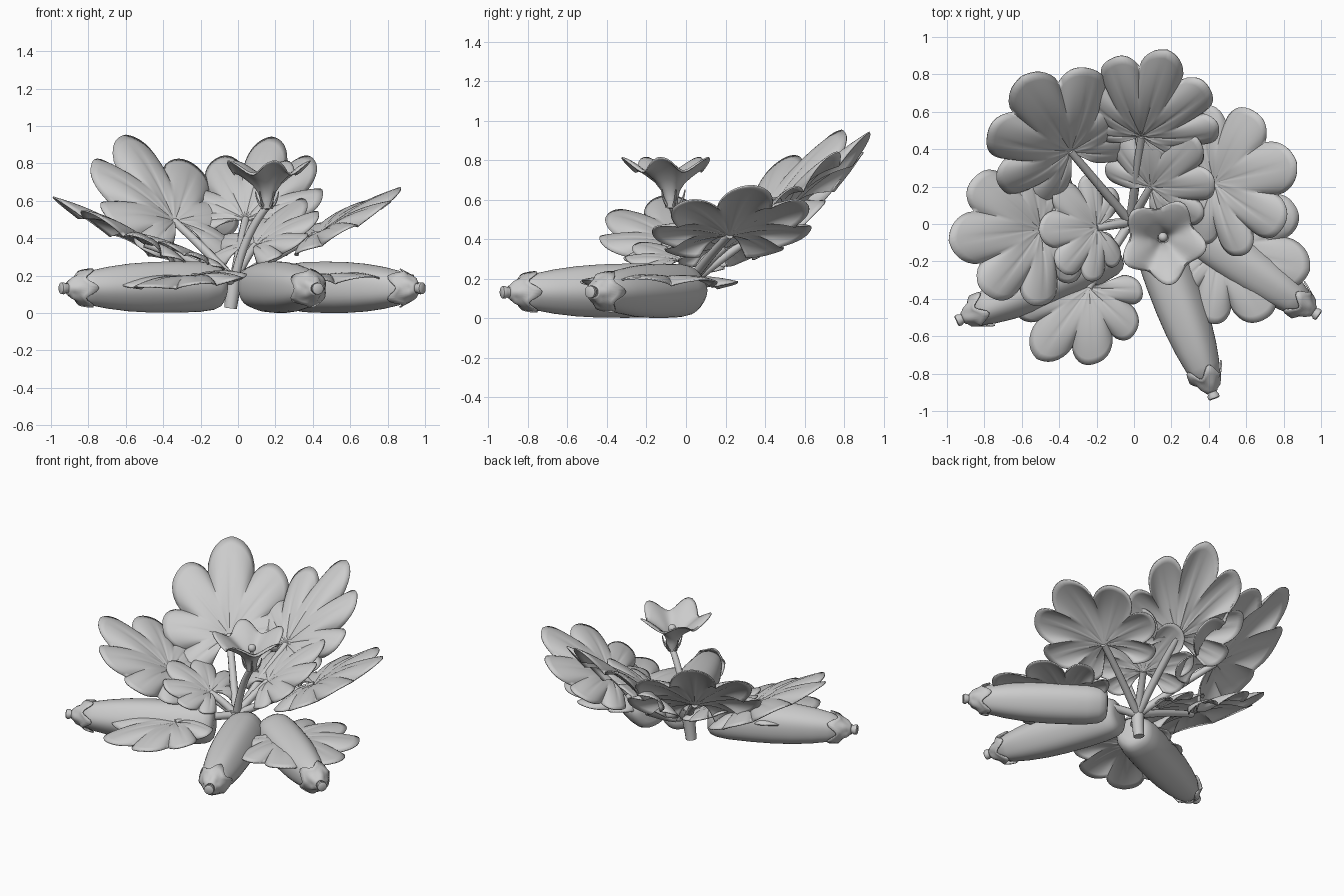
import bpy, bmesh, math
from mathutils import Vector

if "Cube" in bpy.data.objects:
    bpy.data.objects.remove(bpy.data.objects["Cube"])

V = Vector
TAU = 2 * math.pi
grey = bpy.data.materials.new("plain_grey")
grey.diffuse_color = (0.6, 0.6, 0.6, 1)
grey.use_nodes = True
grey.node_tree.nodes["Principled BSDF"].inputs["Base Color"].default_value = grey.diffuse_color


def finish(ob, angle=50):
    ob.data.materials.append(grey)
    bpy.ops.object.select_all(action='DESELECT')
    ob.select_set(True)
    bpy.context.view_layer.objects.active = ob
    bpy.ops.object.shade_smooth_by_angle(angle=math.radians(angle))
    return ob


def surface(name, rows, closed=True, thick=0.0):
    """Skin a list of point rows with quads; zero-size rows merge to a point."""
    bm = bmesh.new()
    grid = [[bm.verts.new(p) for p in row] for row in rows]
    n = len(rows[0])
    for a, b in zip(grid, grid[1:]):
        for i in range(n if closed else n - 1):
            j = (i + 1) % n
            bm.faces.new((a[i], a[j], b[j], b[i]))
    bmesh.ops.remove_doubles(bm, verts=bm.verts, dist=1e-5)
    bmesh.ops.recalc_face_normals(bm, faces=bm.faces)
    me = bpy.data.meshes.new(name)
    bm.to_mesh(me)
    bm.free()
    ob = bpy.data.objects.new(name, me)
    bpy.context.collection.objects.link(ob)
    if thick:
        mod = ob.modifiers.new("thickness", 'SOLIDIFY')
        mod.thickness = thick
        mod.offset = 0
    return finish(ob)


def tube(name, points, r0, r1, n=10, steps=12):
    """Tapered stalk along a quadratic curve through start, control, end."""
    a, b, c = map(V, points)
    rows = []
    for k in range(steps + 1):
        t = k / steps
        p = a * (1 - t) ** 2 + b * 2 * t * (1 - t) + c * t * t
        d = ((b - a) * (1 - t) + (c - b) * t).normalized()
        s = d.cross(V((0.31, 0.9, 0.17))).normalized()
        u = d.cross(s)
        r = r0 + (r1 - r0) * t
        rows.append([p + (s * math.cos(TAU * i / n) + u * math.sin(TAU * i / n)) * r
                     for i in range(n)])
    rows = [[a] * n] + rows + [[c] * n]
    return surface(name, rows)


def leaf(name, base, tip, wide, spread):
    """Seven-lobed blade with a large end lobe, smooth inside and wavy at the rim."""
    base, tip = V(base), V(tip)
    d = tip - base
    size = d.length
    d.normalize()
    s = V((0, 0, 1)).cross(d).normalized()
    up = d.cross(s)
    lobes, per, rings = 7, 16, 12
    spread = math.radians(spread)
    rows = []
    for k in range(rings + 1):
        q = k / rings
        row = []
        for i in range(lobes * per + 1):
            f = i / (lobes * per)
            th = (2 * f - 1) * spread
            u = 2 * ((f * lobes) % 1) - 1           # -1..1 across one lobe
            env = 1 - 0.46 * abs(2 * f - 1)
            edge = env * (1 - 0.24 * abs(u) ** 2.6)
            r = size * q * edge
            wave = 0.06 * size * q ** 3 * (0.6 - u * u)
            vein = -0.008 * size * math.exp(-(u / 0.1) ** 2) * math.sin(math.pi * q)
            curl = 0.05 * size * math.sin(math.pi * q) - 0.035 * size * q ** 4
            row.append(base + d * r * math.cos(th) + s * r * math.sin(th) * wide
                       + up * (wave + vein + curl))
        rows.append(row)
    return surface(name, rows, closed=False, thick=0.008)


def fruit(name, inner, tip):
    """Ridged body with a lobed cap and a short stub at the outer end."""
    inner, tip = V(inner), V(tip)
    d = (tip - inner).normalized()
    s = V((0, 0, 1)).cross(d).normalized()
    up = d.cross(s)
    L = (tip - inner).length / 0.95
    n = 40

    def ring(t, r, ridge=0.0, shift=0.0):
        out = []
        for i in range(n):
            a = TAU * i / n
            w = math.cos(5 * a)
            rr = r * (1 + ridge * w)
            out.append(inner + d * (t - shift * w) * L
                       + (s * math.cos(a) + up * math.sin(a)) * rr)
        return out

    body = [(0, 0), (0, .06), (.006, .088), (.025, .11), (.06, .124), (.14, .134),
            (.28, .137), (.42, .135), (.55, .127), (.67, .112), (.77, .093),
            (.84, .07), (.88, 0)]
    surface(name, [ring(t, r, 0.02) for t, r in body])
    surface(name + "_cap", [ring(.80, .099, .06, .03), ring(.83, .082, .05, .015),
                            ring(.86, .062, .08), ring(.885, .05, .1),
                            ring(.90, .034), ring(.91, .028)], thick=0.008)
    surface(name + "_stub", [ring(.88, 0), ring(.88, .027), ring(.92, .026),
                             ring(.93, .032), ring(.945, .031), ring(.95, .024),
                             ring(.95, 0)])


# Three fruits lying on the ground
fruit("front_fruit", (0.095, -0.03, 0.142), (0.43, -0.935, 0.13))
fruit("right_fruit", (0.245, 0.03, 0.14), (0.99, -0.49, 0.132))
fruit("left_fruit", (-0.085, -0.13, 0.142), (-0.95, -0.52, 0.132))

# Crown that all stalks grow from
CROWN = (-0.02, 0.01, 0.17)
tube("crown", [(-0.04, 0.0, 0.025), (-0.03, 0.0, 0.1), (-0.02, 0.01, 0.2)], 0.034, 0.042, 14)

# Leaves: name, stalk end, blade tip, width factor, half angle of the fan
LEAVES = [
    ("back_leaf", (0.04, 0.47, 0.50), (0.18, 0.93, 0.94), 0.88, 118),
    ("back_left_leaf", (-0.34, 0.39, 0.49), (-0.60, 0.79, 0.95), 0.86, 148),
    ("left_leaf", (-0.50, -0.03, 0.37), (-0.99, -0.09, 0.62), 0.99, 148),
    ("right_leaf", (0.43, 0.22, 0.42), (0.87, 0.33, 0.67), 1.08, 148),
    ("small_right_leaf", (0.09, 0.20, 0.36), (0.34, 0.46, 0.61), 1.0, 140),
    ("small_left_leaf", (-0.20, -0.02, 0.29), (-0.51, -0.03, 0.42), 1.15, 148),
    ("low_left_leaf", (-0.24, -0.34, 0.19), (-0.52, -0.72, 0.14), 0.98, 145),
    ("low_right_leaf", (0.46, -0.12, 0.18), (0.94, -0.25, 0.20), 1.12, 145),
]
for name, base, tip, wide, spread in LEAVES:
    leaf(name, base, tip, wide, spread)
    mid = (V(CROWN) + V(base)) / 2 + V((0, 0, 0.02))
    tube(name + "_stalk", [CROWN, mid, base], 0.026, 0.021)

# Flower: stalk, trumpet of five petals, pistil and sepals
FC = V((0.155, -0.07, 0))
tube("flower_stalk", [CROWN, (0.03, -0.01, 0.42), FC + V((0, 0, 0.57))], 0.025, 0.02)
trumpet = [(0, .555), (.028, .56), (.033, .61), (.046, .65), (.078, .695),
           (.12, .73), (.16, .76), (.19, .775), (.205, .775)]
rows = []
for k, (r, z) in enumerate(trumpet):
    q = k / (len(trumpet) - 1)
    row = []
    for i in range(60):
        a = TAU * i / 60
        w = math.cos(5 * (a + math.radians(80)))
        rr = r * (1 + 0.14 * q * q * w)
        row.append(FC + V((rr * math.cos(a), rr * math.sin(a) - 0.025 * q,
                           z + 0.038 * q * q * w)))
    rows.append(row)
surface("flower_petals", rows, thick=0.007)
tube("pistil", [FC + V((0, 0, .58)), FC + V((0, 0, .64)), FC + V((0, 0, .70))], 0.012, 0.012)
bpy.ops.mesh.primitive_uv_sphere_add(segments=16, ring_count=10, radius=0.026,
                                     location=FC + V((0, 0, 0.71)))
bpy.context.object.name = "pistil_head"
finish(bpy.context.object)
for i in range(5):
    a = TAU * i / 5 + 0.3
    out = V((math.cos(a), math.sin(a), 0))
    tube("sepal", [FC + out * 0.02 + V((0, 0, .565)), FC + out * 0.055 + V((0, 0, .58)),
                   FC + out * 0.065 + V((0, 0, .65))], 0.01, 0.003, 6, 6)
